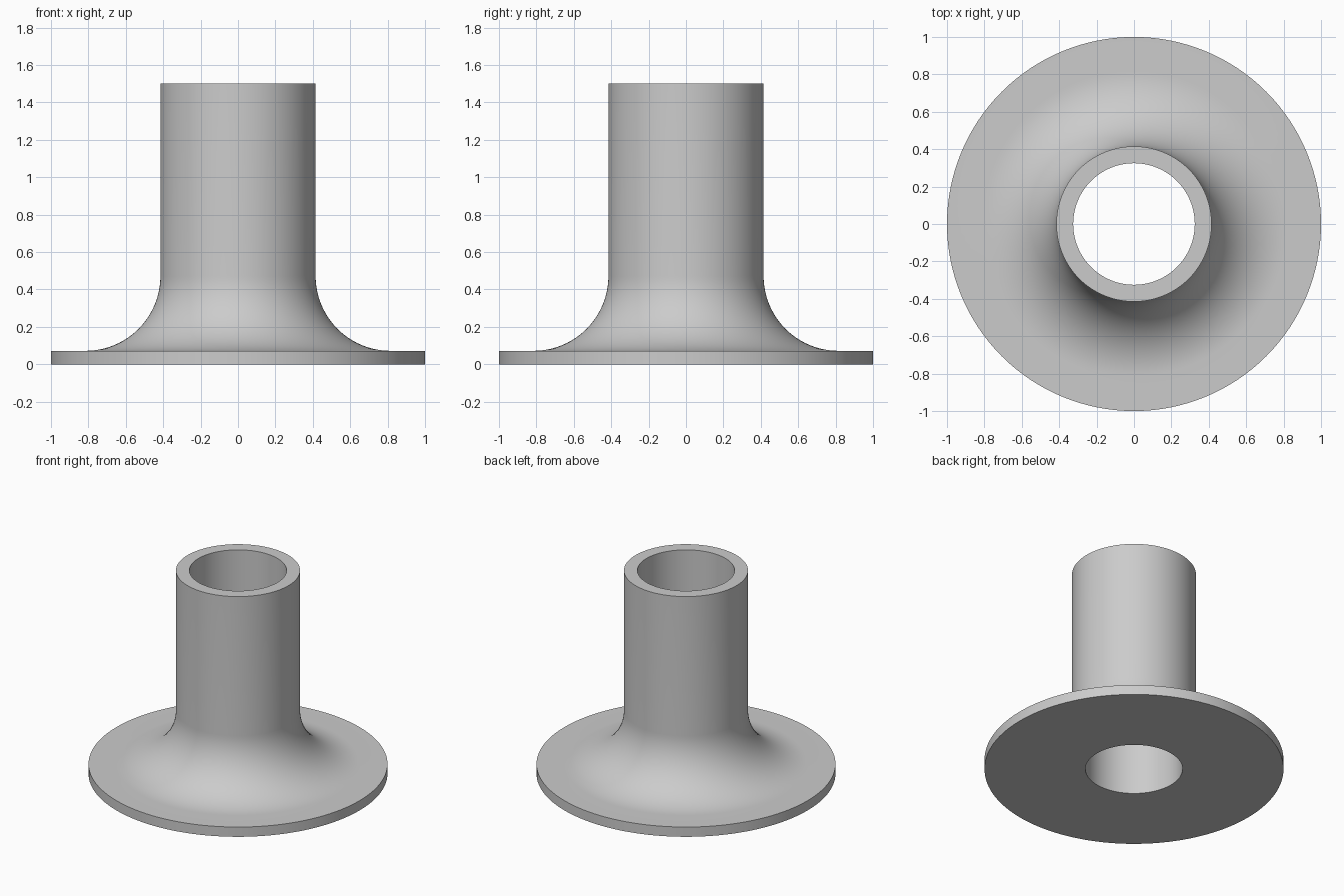
import bpy
import bmesh
import math

cube = bpy.data.objects.get("Cube")
if cube:
    bpy.data.objects.remove(cube, do_unlink=True)

SEGMENTS = 128
BORE, TUBE, RIM = 0.325, 0.415, 1.0
HEIGHT, PLATE, FILLET = 1.5, 0.072, 0.4

# Plain grey metal
grey = bpy.data.materials.new("plain_grey")
grey.use_nodes = True
colour = (0.6, 0.6, 0.6, 1)
grey.diffuse_color = colour
grey.node_tree.nodes["Principled BSDF"].inputs["Base Color"].default_value = colour

# Cross-section: bore, flat base, rim, concave fillet, tube wall
profile = [(BORE, HEIGHT), (BORE, 0), (RIM, 0), (RIM, PLATE)]
steps = 24
for i in range(steps + 1):
    a = math.pi / 2 * i / steps
    profile.append((TUBE + FILLET * (1 - math.sin(a)),
                    PLATE + FILLET * (1 - math.cos(a))))
profile.append((TUBE, HEIGHT))

# Revolve the closed section around the vertical axis
bm = bmesh.new()
verts = [bm.verts.new((r, 0, z)) for r, z in profile]
edges = [bm.edges.new((v, verts[(i + 1) % len(verts)])) for i, v in enumerate(verts)]
bmesh.ops.spin(bm, geom=verts + edges, cent=(0, 0, 0), axis=(0, 0, 1),
               angle=math.tau, steps=SEGMENTS, use_merge=True)
bmesh.ops.remove_doubles(bm, verts=bm.verts, dist=0.0001)
bmesh.ops.recalc_face_normals(bm, faces=bm.faces)

mesh = bpy.data.meshes.new("flanged_tube")
bm.to_mesh(mesh)
bm.free()
mesh.materials.append(grey)
tube = bpy.data.objects.new("flanged_tube", mesh)
bpy.context.collection.objects.link(tube)

# Smooth curves with crisp rims
bpy.ops.object.select_all(action="DESELECT")
tube.select_set(True)
bpy.context.view_layer.objects.active = tube
bpy.ops.object.shade_smooth_by_angle(angle=math.radians(30))
